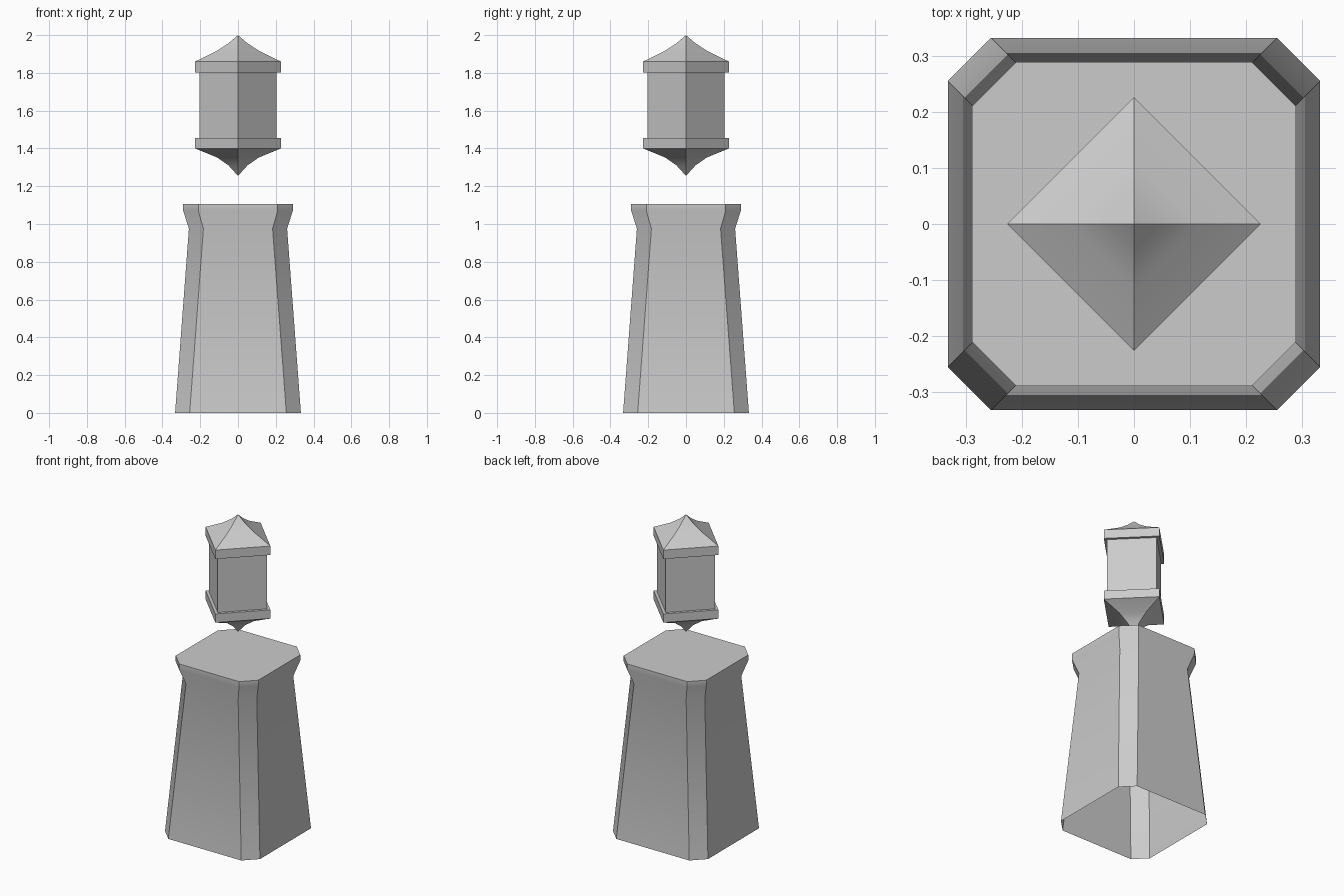
import bpy, bmesh, math

if "Cube" in bpy.data.objects:
    bpy.data.objects.remove(bpy.data.objects["Cube"])


def loft(name, rings, cap_top=False):
    """Skin a stack of rings; a one-point ring makes a tip."""
    bm = bmesh.new()
    stack = [[bm.verts.new(p) for p in ring] for ring in rings]
    for a, b in zip(stack, stack[1:]):
        n = max(len(a), len(b))
        for i in range(n):
            j = (i + 1) % n
            if len(a) == 1:
                bm.faces.new((a[0], b[j], b[i]))
            elif len(b) == 1:
                bm.faces.new((a[i], a[j], b[0]))
            else:
                bm.faces.new((a[i], a[j], b[j], b[i]))
    if cap_top:
        bm.faces.new(stack[-1])
    mesh = bpy.data.meshes.new(name)
    bm.to_mesh(mesh)
    bm.free()
    ob = bpy.data.objects.new(name, mesh)
    bpy.context.collection.objects.link(ob)
    bpy.ops.object.select_all(action='DESELECT')
    ob.select_set(True)
    bpy.context.view_layer.objects.active = ob
    bpy.ops.object.shade_smooth_by_angle(angle=math.radians(30))
    return ob


def chamfered(h, c, z):
    """Square of half width h whose straight edges end at c."""
    return [(h, -c, z), (h, c, z), (c, h, z), (-c, h, z),
            (-h, c, z), (-h, -c, z), (-c, -h, z), (c, -h, z)]


def diamond(r, z):
    """Square turned by 45 degrees, or a single point."""
    if r == 0:
        return [(0, 0, z)]
    return [(r, 0, z), (0, r, z), (-r, 0, z), (0, -r, z)]


# Tapered pedestal with flared rim, open underneath
loft("pedestal", [chamfered(*p) for p in (
    (0.333, 0.256, 0), (0.26, 0.183, 0.975),
    (0.29, 0.21, 1.07), (0.29, 0.21, 1.106))], cap_top=True)

# Floating lantern: lower point, band, body, band, concave roof
lantern = [
    (0, 1.255), (0.05, 1.31), (0.11, 1.352), (0.227, 1.40),
    (0.227, 1.455), (0.203, 1.455), (0.203, 1.803),
    (0.227, 1.803), (0.227, 1.86), (0.11, 1.918), (0.05, 1.957), (0, 2.0)]
loft("lantern", [diamond(r, z) for r, z in lantern])
